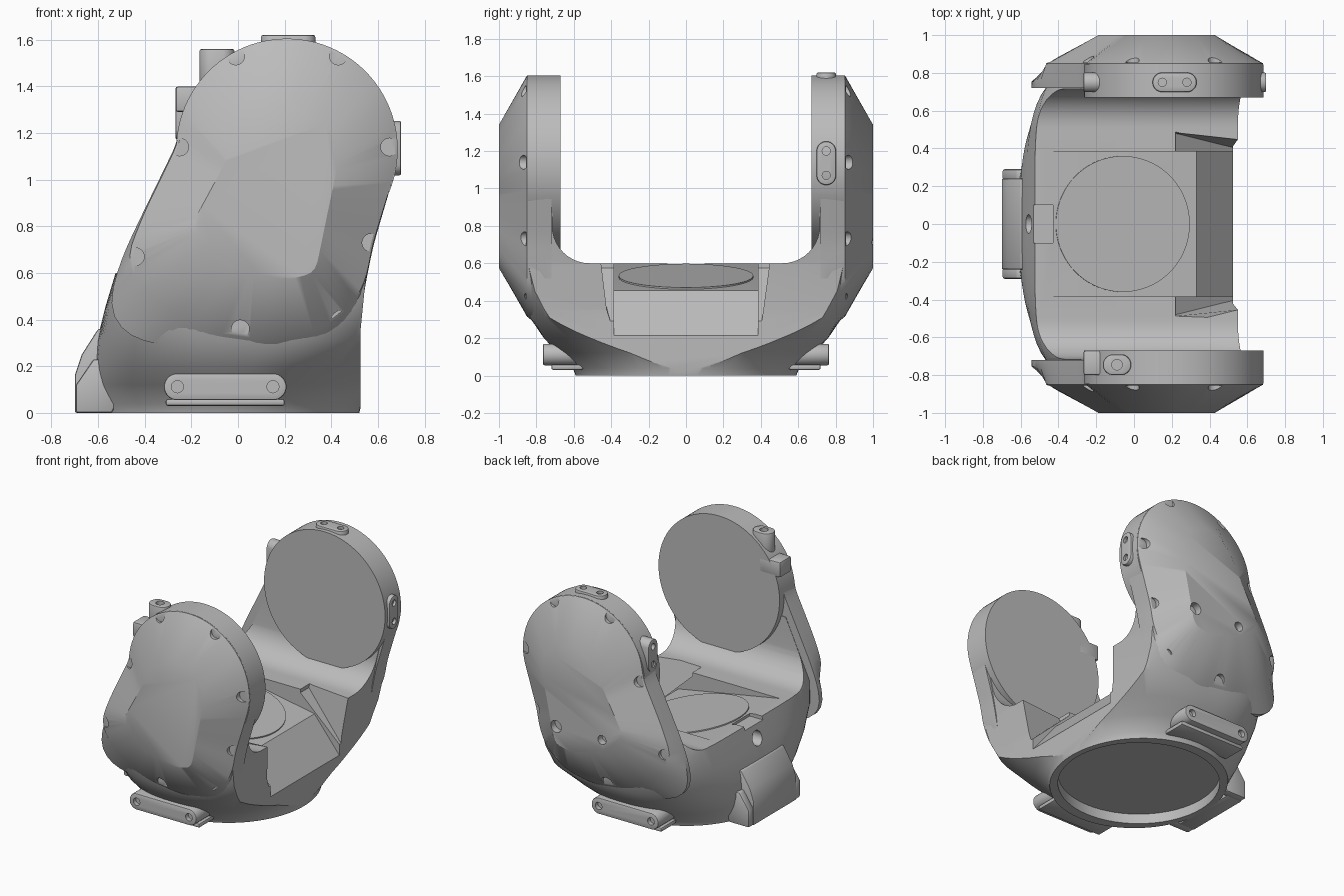
import bpy, bmesh, math
from math import sin, cos, pi, radians
from mathutils import Matrix, Vector

cube = bpy.data.objects.get("Cube")
if cube:
    bpy.data.objects.remove(cube, do_unlink=True)

grey = bpy.data.materials.new("satin_grey")
grey.use_nodes = True
grey.diffuse_color = (0.5, 0.5, 0.5, 1)
for node in grey.node_tree.nodes:
    if node.type == 'BSDF_PRINCIPLED':
        node.inputs["Base Color"].default_value = (0.5, 0.5, 0.5, 1)


def loft(name, rings):
    """Skin a list of equal-length rings and cap both ends."""
    bm = bmesh.new()
    loops = [[bm.verts.new(p) for p in ring] for ring in rings]
    n = len(loops[0])
    for a, b in zip(loops, loops[1:]):
        for i in range(n):
            j = (i + 1) % n
            bm.faces.new((a[i], a[j], b[j], b[i]))
    bm.faces.new(loops[0])
    bm.faces.new(loops[-1])
    bmesh.ops.recalc_face_normals(bm, faces=bm.faces)
    mesh = bpy.data.meshes.new(name)
    bm.to_mesh(mesh)
    bm.free()
    mesh.materials.append(grey)
    ob = bpy.data.objects.new(name, mesh)
    bpy.context.scene.collection.objects.link(ob)
    return ob


def place(p, axis, t):
    return {'x': (t, p[0], p[1]), 'y': (p[0], t, p[1]), 'z': (p[0], p[1], t)}[axis]


def prism(name, pts, axis, lo, hi):
    return loft(name, [[place(p, axis, t) for p in pts] for t in (lo, hi)])


def circle(u, v, r, n=32):
    return [(u + r * cos(2 * pi * i / n), v + r * sin(2 * pi * i / n)) for i in range(n)]


def bake(ob):
    bpy.context.view_layer.update()
    deps = bpy.context.evaluated_depsgraph_get()
    mesh = bpy.data.meshes.new_from_object(ob.evaluated_get(deps))
    ob.modifiers.clear()
    ob.data = mesh


def cut(ob, cutter):
    mod = ob.modifiers.new("cut", 'BOOLEAN')
    mod.operation = 'DIFFERENCE'
    mod.solver = 'EXACT'
    mod.object = cutter
    bake(ob)
    bpy.data.objects.remove(cutter, do_unlink=True)


def bevel(ob, width, segments=3):
    mod = ob.modifiers.new("bevel", 'BEVEL')
    mod.width = width
    mod.segments = segments
    mod.limit_method = 'ANGLE'
    mod.angle_limit = radians(40)
    bake(ob)


def screw_pad(name, u, v, half, r, axis, lo, hi, along_u=True, hole=0.022):
    """Rounded mounting pad with a screw hole at each end."""
    pts = []
    for i in range(24):
        a = 2 * pi * (i + 0.5) / 24
        p = (half * (1 if cos(a) > 0 else -1) + r * cos(a), r * sin(a))
        pts.append((u + p[0], v + p[1]) if along_u else (u - p[1], v + p[0]))
    ob = prism(name, pts, axis, lo, hi)
    bevel(ob, 0.008, 2)
    d = 0.03 if hi > lo else -0.03
    for k in ((-1, 1) if half > 0.03 else (0,)):
        cu, cv = (u + k * half, v) if along_u else (u, v + k * half)
        cut(ob, prism("hole", circle(cu, cv, hole, 16), axis, hi - d, hi + d))
    return ob


def polar(pts, centre, n=96, smooth=2):
    """Resample an outline by angle so that outlines can be skinned together."""
    c, radii = Vector(centre), []
    for i in range(n):
        d = Vector((cos(2 * pi * i / n), sin(2 * pi * i / n)))
        best = 0
        for p, q in zip(pts, pts[1:] + pts[:1]):
            p, e = Vector(p) - c, Vector(q) - Vector(p)
            den = d.cross(e)
            if abs(den) > 1e-9:
                t, s = p.cross(e) / den, p.cross(d) / den
                if t > 0 and -1e-6 <= s <= 1 + 1e-6:
                    best = max(best, t)
        radii.append(best)
    for _ in range(smooth):
        radii = [(radii[i - 1] + 2 * radii[i] + radii[(i + 1) % n]) / 4 for i in range(n)]
    return [(c.x + r * cos(2 * pi * i / n), c.y + r * sin(2 * pi * i / n))
            for i, r in enumerate(radii)]


# Yoke body: round foot widening into a broad block, trimmed flat on the right
rows = [(0, -.6, .52, .59, 2), (.04, -.605, .53, .605, 2), (.12, -.62, .57, .685, 2.2),
        (.2, -.62, .63, .76, 2.5), (.31, -.605, .73, .835, 3), (.45, -.57, .74, .86, 4),
        (.6, -.525, .76, .87, 5), (.78, -.445, .82, .86, 5), (1, -.33, .9, .84, 6)]


def section(z, xl, xr, yh, e, n=120):
    ring = []
    for i in range(n):
        c, s = cos(2 * pi * i / n), sin(2 * pi * i / n)
        r = (abs(c) ** e + abs(s) ** e) ** (-1 / e)
        ring.append(((xl + xr) / 2 + (xr - xl) / 2 * r * c, yh * r * s, z))
    return ring


body = loft("yoke_body", [section(*r) for r in rows])
cut(body, prism("right_trim", [(.525, -.1), (.525, .35), (.55, .6), (.585, .78), (.65, 1.05),
                               (1.2, 1.05), (1.2, -.1)], 'y', -1.2, 1.2))

# Trough between the arms, with filleted corners
fillet = [(.515 + .2 * sin(a), .8 - .2 * cos(a)) for a in [pi / 2 * i / 10 for i in range(11)]]
half = fillet + [(.715, 1.2)]
cut(body, prism("trough", half + [(-y, z) for y, z in reversed(half)], 'x', -1, 1))

# Sloping floor pocket, its open ramp and the tapering ramp shoulders
cut(body, prism("pocket", [(-.48, .602), (.33, .455), (.6, .12), (.6, .9), (-.48, .9)], 'y', -.385, .385))
cut(body, loft("shoulders", [[(x, -yb, zb), (x, yb, zb), (x, yb + .1, .9), (x, -yb - .1, .9)]
                             for x, yb, zb in ((.22, .48, .575), (.6, .386, .22))]))

# Round recess under the foot, cable hole and notch at the left edge
cut(body, prism("foot_recess", circle(-.04, 0, .52, 64), 'z', -.1, .07))
cut(body, prism("cable_hole", circle(0, .49, .05, 24), 'x', -.7, -.49))
cut(body, prism("edge_notch", [(-.7, -.1), (-.43, -.1), (-.43, .1), (-.7, .1)], 'z', .575, .7))

# Flush round plate on the sloping floor
plate = prism("floor_plate", circle(0, 0, .36, 72), 'z', -.02, .008)
plate.data.transform(Matrix.Translation((-.06, 0, .526)) @ Matrix.Rotation(.178, 4, 'Y'))

# Arms: wide web, outer cover tapering to a flat panel, and round bearing housing
hub_x, hub_z, hub_r = .21, 1.13, .475
arc = [(hub_x + hub_r * cos(radians(a)), hub_z + hub_r * sin(radians(a))) for a in range(-8, 164, 4)]
web = arc + [(-.26, 1.16), (-.4, .87), (-.49, .68), (-.53, .56), (-.56, .43), (-.46, .32),
             (-.1, .25), (.15, .24), (.4, .28), (.52, .4), (.55, .58), (.58, .72)]
outline = arc + [(-.26, 1.15), (-.4, .86), (-.475, .67), (-.44, .56), (-.3, .44), (-.1, .345),
                 (.15, .31), (.35, .355), (.49, .46), (.55, .58), (.575, .72)]
panel = [(.2, 1.35), (.1, 1.31), (.03, 1.23), (-.2, .8), (-.13, .71), (0, .62), (.2, .57),
         (.33, .6), (.43, 1.08), (.42, 1.18), (.33, 1.3)]
centre = (.13, .92)
inner, outer, flat = [polar(p, centre) for p in (web, outline, panel)]
screws = [(-.01, 1.53), (.43, 1.53), (.65, 1.14), (.57, .73), (.44, .4), (.01, .36),
          (-.44, .67), (-.25, 1.14)]

for s, side in ((-1, "front"), (1, "back")):
    arm = loft(side + "_arm", [[(x, s * y, z) for x, z in ring] for ring, y in
                               ((inner, .72), (inner, .755), (outer, .85), (flat, 1))])
    for x, z in screws:
        cut(arm, prism("screw_pocket", circle(x, z, .038, 20), 'y', s * .856, s * 1.1))
    if s > 0:
        for x, r in ((.32, .042), (-.04, .032)):
            cut(arm, prism("cover_hole", circle(x, .72, r, 24), 'y', .95, 1.1))
    prism(side + "_bearing_housing", circle(hub_x, hub_z, hub_r, 96), 'y', s * .67, s * .845)
    # Low mounting pad on the foot and its lip
    screw_pad(side + "_foot_pad", -.055, .112, .205, .058, 'y', s * .55, s * .765, hole=.026)
    lip = prism(side + "_foot_lip", [(-.31, .03), (.2, .03), (.2, .06), (-.31, .06)],
                'y', s * .55, s * .72)
    bevel(lip, .01, 2)

# Pads on the rim of the back housing
screw_pad("back_top_pad", .215, .75, .065, .052, 'z', 1.5, 1.62)
screw_pad("back_right_pad", .75, 1.135, .065, .052, 'x', .6, .7, along_u=False)
screw_pad("back_left_pad", .75, 1.285, .062, .052, 'x', -.1, -.268, along_u=False)

# Lugs on the rim of the front housing
screw_pad("front_top_lug", -.09, -.745, .02, .055, 'z', 1.38, 1.56, hole=.028)
lug = prism("front_side_lug", [(-.268, -.8), (-.1, -.8), (-.1, -.67), (-.268, -.67)], 'z', 1.29, 1.4)
bevel(lug, .012, 2)

# Connector block at the left of the foot, with end lugs
block = prism("connector_block", [(-.7, 0), (-.7, .16), (-.67, .25), (-.6, .36), (-.5, .36),
                                  (-.5, .09), (-.58, .09), (-.58, 0)], 'y', -.24, .24)
bevel(block, .008, 2)
for s, side in ((-1, "front"), (1, "back")):
    end = prism(side + "_connector_lug", [(-.695, 0), (-.695, .12), (-.62, .23), (-.5, .23),
                                          (-.5, .09), (-.54, 0)], 'y', s * .23, s * .29)
    bevel(end, .01, 2)

# Smooth shading with crisp edges
for ob in bpy.context.scene.objects:
    if ob.type == 'MESH' and grey.name in ob.data.materials:
        ob.data.shade_smooth()
        ob.data.set_sharp_from_angle(angle=radians(32))
